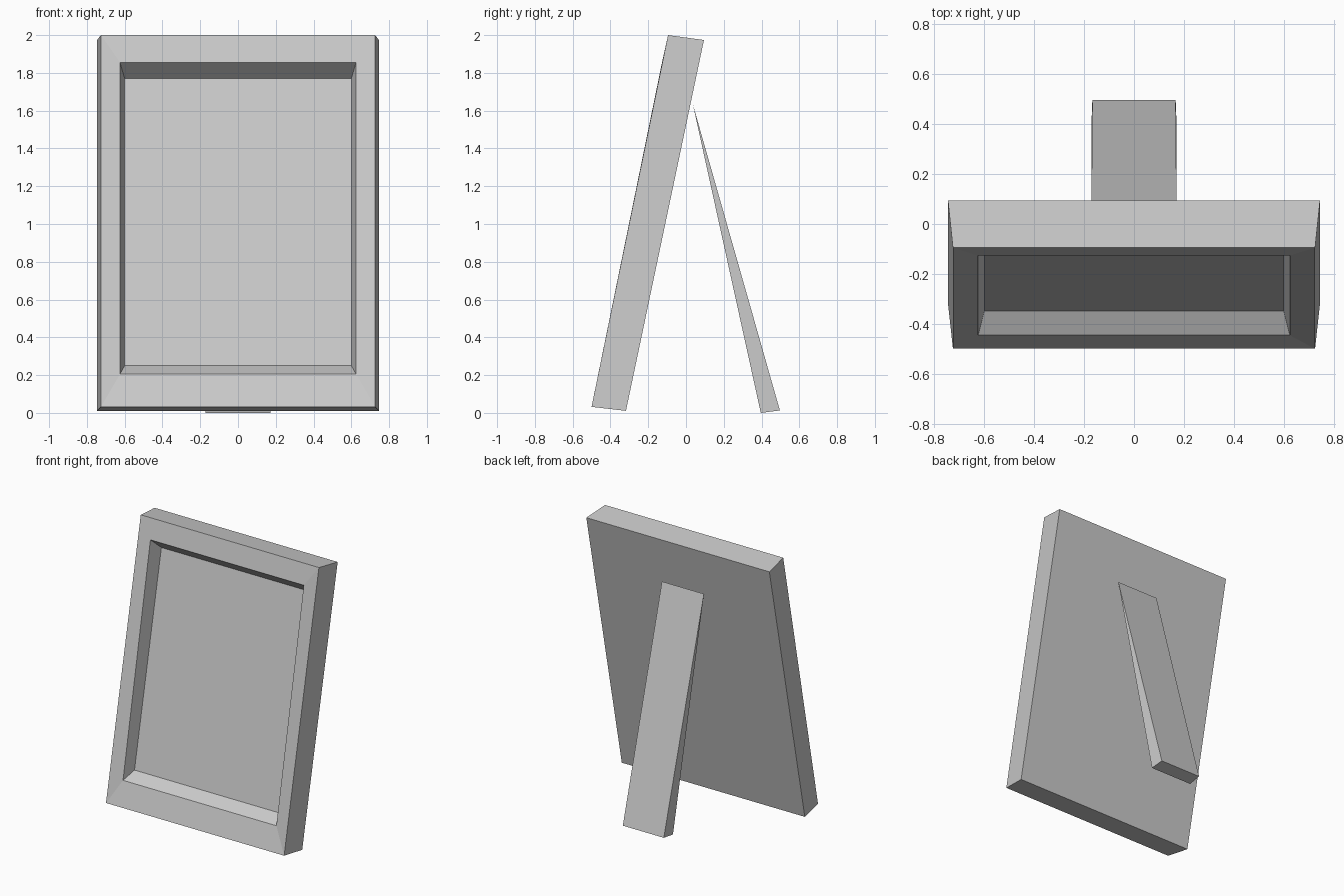
import bpy, bmesh

if "Cube" in bpy.data.objects:
    bpy.data.objects.remove(bpy.data.objects["Cube"])


def loft(name, rings):
    """Skin a series of four-cornered rings (half_width, bottom (y, z), top (y, z)) and cap the ends."""
    bm = bmesh.new()
    loops = []
    for w, (by, bz), (ty, tz) in rings:
        corners = [(-w, by, bz), (w, by, bz), (w, ty, tz), (-w, ty, tz)]
        loops.append([bm.verts.new(c) for c in corners])
    for a, b in zip(loops, loops[1:]):
        for i in range(4):
            j = (i + 1) % 4
            bm.faces.new((a[i], a[j], b[j], b[i]))
    bm.faces.new(loops[0])
    bm.faces.new(loops[-1])
    bmesh.ops.remove_doubles(bm, verts=bm.verts, dist=1e-4)
    bmesh.ops.recalc_face_normals(bm, faces=bm.faces)
    mesh = bpy.data.meshes.new(name)
    bm.to_mesh(mesh)
    bm.free()
    obj = bpy.data.objects.new(name, mesh)
    bpy.context.collection.objects.link(obj)
    return obj


# Leaning picture frame: back, front edge, opening, recessed picture panel
loft("picture_frame", [
    (0.746, (-0.318, 0.011), (0.095, 1.974)),
    (0.726, (-0.500, 0.032), (-0.095, 2.000)),
    (0.625, (-0.446, 0.205), (-0.127, 1.855)),
    (0.600, (-0.348, 0.250), (-0.035, 1.770)),
])

# Wedge-shaped rear prop: front and back faces meet in a sharp top edge
loft("rear_stand", [
    (0.171, (0.396, 0.000), (0.036, 1.635)),
    (0.167, (0.497, 0.013), (0.036, 1.635)),
])
# Share one top edge width so the wedge closes cleanly
stand = bpy.data.objects["rear_stand"]
bm = bmesh.new()
bm.from_mesh(stand.data)
for v in bm.verts:
    if v.co.z > 1:
        v.co.x = 0.171 if v.co.x > 0 else -0.171
bmesh.ops.remove_doubles(bm, verts=bm.verts, dist=1e-4)
bmesh.ops.recalc_face_normals(bm, faces=bm.faces)
bm.to_mesh(stand.data)
bm.free()
